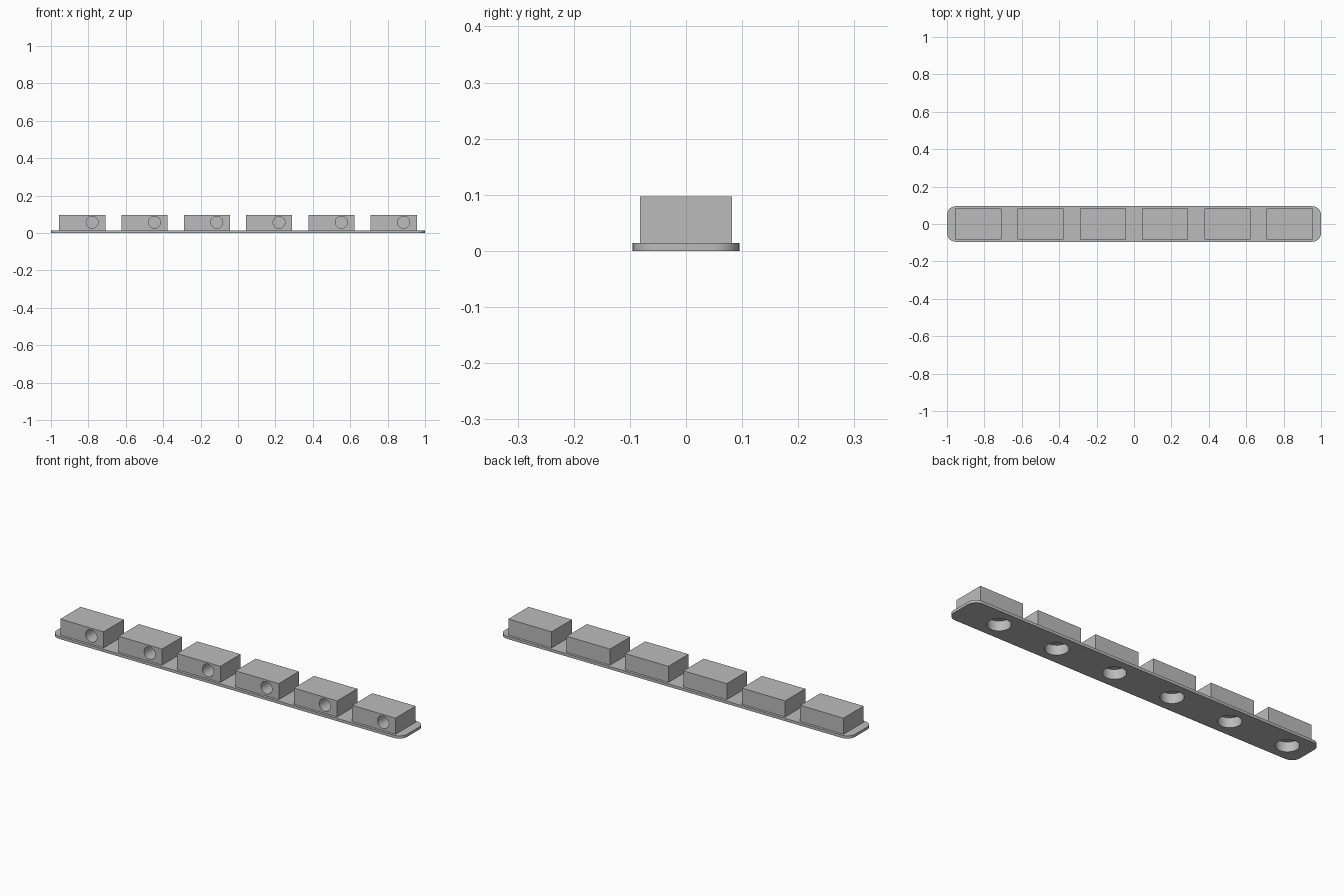
import bpy, bmesh
from math import pi, cos, sin

if "Cube" in bpy.data.objects:
    bpy.data.objects.remove(bpy.data.objects["Cube"])

grey = bpy.data.materials.new("plain grey")
grey.use_nodes = True
COLOUR = (0.5, 0.5, 0.5, 1)
grey.diffuse_color = COLOUR
grey.node_tree.nodes["Principled BSDF"].inputs["Base Color"].default_value = COLOUR

COUNT, SPACING = 6, 0.333
PLATE_TOP, BLOCK_TOP = 0.014, 0.097
BLOCK_X, BLOCK_Y = 0.247, 0.164
OFFSET = 0.053          # holes sit either side of the block centre


def cylinder(name, radius, depth, location, rotation=(0, 0, 0)):
    bpy.ops.mesh.primitive_cylinder_add(vertices=48, radius=radius, depth=depth,
                                        location=location, rotation=rotation)
    ob = bpy.context.object
    ob.name = name
    ob.hide_render = True
    return ob


def cut(target, cutters):
    """Apply a boolean difference for each cutter."""
    bpy.ops.object.select_all(action='DESELECT')
    bpy.context.view_layer.objects.active = target
    target.select_set(True)
    for c in cutters:
        mod = target.modifiers.new("hole", 'BOOLEAN')
        mod.operation, mod.solver, mod.object = 'DIFFERENCE', 'EXACT', c
        bpy.ops.object.modifier_apply(modifier=mod.name)
    bpy.ops.object.shade_smooth_by_angle(angle=pi / 6)


# Base strip with rounded corners
def base_strip(hx, hy, radius, height):
    bm = bmesh.new()
    outline = []
    for k, (sx, sy) in enumerate([(1, 1), (-1, 1), (-1, -1), (1, -1)]):
        for i in range(13):
            a = (k + i / 12) * pi / 2
            outline.append(bm.verts.new((sx * (hx - radius) + radius * cos(a),
                                         sy * (hy - radius) + radius * sin(a), 0)))
    face = bm.faces.new(outline)
    top = bmesh.ops.extrude_face_region(bm, geom=[face])["geom"]
    bmesh.ops.translate(bm, vec=(0, 0, height),
                        verts=[v for v in top if isinstance(v, bmesh.types.BMVert)])
    bmesh.ops.recalc_face_normals(bm, faces=bm.faces)
    mesh = bpy.data.meshes.new("base_strip")
    bm.to_mesh(mesh)
    bm.free()
    ob = bpy.data.objects.new("base_strip", mesh)
    bpy.context.collection.objects.link(ob)
    ob.data.materials.append(grey)
    return ob


strip = base_strip(1.0, 0.095, 0.047, PLATE_TOP)
sockets = []

# Row of blocks, each with a blind front hole and a socket from below
for n in range(COUNT):
    x = (n - (COUNT - 1) / 2) * SPACING
    bpy.ops.mesh.primitive_cube_add(size=1, location=(x, 0, (PLATE_TOP + BLOCK_TOP) / 2))
    block = bpy.context.object
    block.name = f"block_{n + 1}"
    block.scale = (BLOCK_X, BLOCK_Y, BLOCK_TOP - PLATE_TOP)
    bpy.ops.object.transform_apply(location=False, rotation=False, scale=True)
    block.data.materials.append(grey)

    socket = cylinder("socket_cutter", 0.054, 0.1, (x - OFFSET, 0, 0.0))
    bore = cylinder("bore_cutter", 0.032, 0.2, (x + OFFSET, -BLOCK_Y / 2, 0.057), (pi / 2, 0, 0))
    cut(block, [socket, bore])
    sockets.append(socket)
    bpy.data.objects.remove(bore)

cut(strip, sockets)
for s in sockets:
    bpy.data.objects.remove(s)
